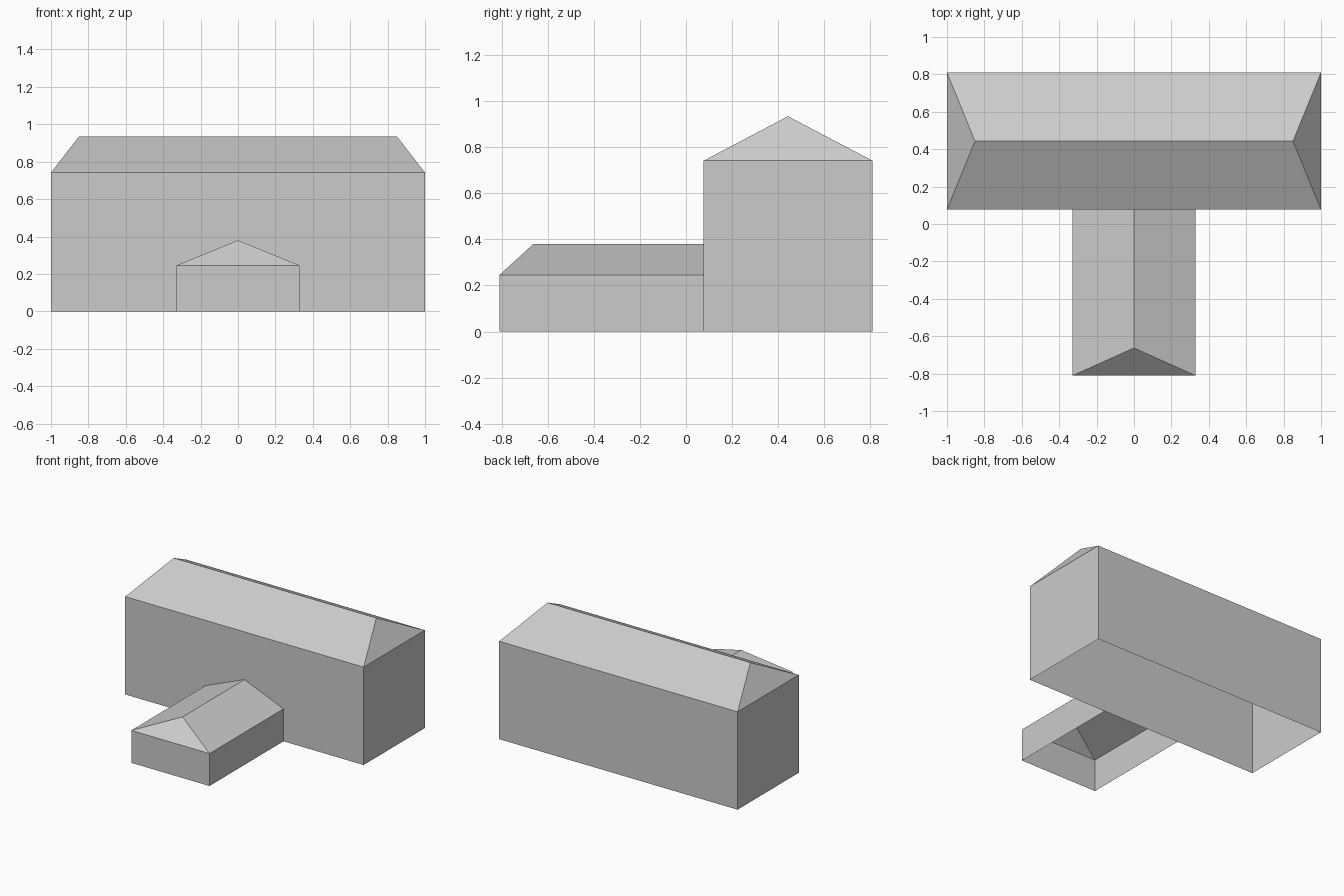
import bpy

cube = bpy.data.objects.get("Cube")
if cube:
    bpy.data.objects.remove(cube, do_unlink=True)

grey = bpy.data.materials.new("plain_grey")
grey.use_nodes = True
colour = (0.6, 0.6, 0.6, 1)
grey.diffuse_color = colour
grey.node_tree.nodes["Principled BSDF"].inputs["Base Color"].default_value = colour


def block(name, x, y, eaves, ridge, open_back=False):
    """Hollow block without a floor: four walls, a hipped roof, ridge = two end points."""
    corners = [(-x, y[0]), (x, y[0]), (x, y[1]), (-x, y[1])]
    verts = [(cx, cy, z) for z in (0, eaves) for cx, cy in corners] + ridge
    walls = [(i, (i + 1) % 4, (i + 1) % 4 + 4, i + 4) for i in range(4)]
    if open_back:
        # ridge runs front to back, with a hip at the front only
        del walls[2]
        roof = [(4, 5, 8), (5, 6, 9, 8), (7, 4, 8, 9)]
    else:
        # ridge runs left to right, with a hip at each end
        roof = [(4, 5, 9, 8), (5, 6, 9), (6, 7, 8, 9), (7, 4, 8)]
    mesh = bpy.data.meshes.new(name)
    mesh.from_pydata(verts, [], walls + roof)
    mesh.materials.append(grey)
    obj = bpy.data.objects.new(name, mesh)
    bpy.context.collection.objects.link(obj)


# Tall main building across the back
block("main_building", 1, (0.077, 0.81), 0.742,
      [(-0.85, 0.443, 0.935), (0.85, 0.443, 0.935)])

# Low wing reaching forward, closed off by the main building's front wall
block("front_wing", 0.328, (-0.81, 0.077), 0.246,
      [(0, -0.663, 0.38), (0, 0.077, 0.38)], open_back=True)
